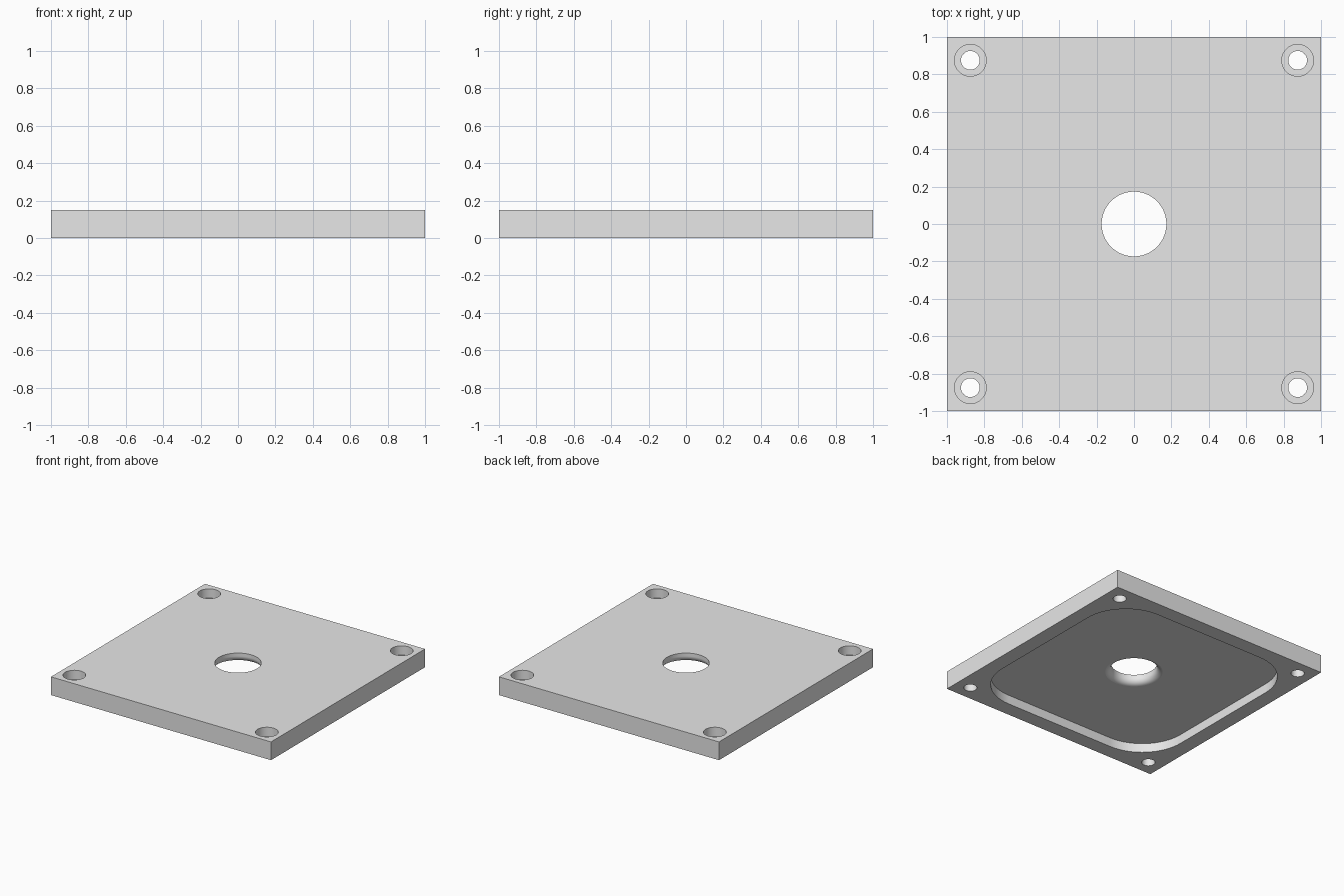
import bpy, bmesh, math
from math import sin, cos, pi

THICK = 0.15        # plate thickness
FLOOR = 0.075       # height of the pocket ceiling and of the counterbore seats
HOLE = 0.173        # centre hole radius
FILLET = 0.05       # rounding below the centre hole
SCREW = 0.875       # screw hole offset from the centre

cube = bpy.data.objects.get("Cube")
if cube:
    bpy.data.objects.remove(cube, do_unlink=True)

grey = bpy.data.materials.new("light grey")
grey.use_nodes = True
grey.diffuse_color = (0.8, 0.8, 0.8, 1)
grey.node_tree.nodes["Principled BSDF"].inputs["Base Color"].default_value = (0.8, 0.8, 0.8, 1)


def loft(name, rings):
    """Closed solid through a stack of equal-length rings."""
    bm = bmesh.new()
    loops = [[bm.verts.new(p) for p in ring] for ring in rings]
    n = len(loops[0])
    for a, b in zip(loops, loops[1:]):
        for i in range(n):
            j = (i + 1) % n
            bm.faces.new((a[i], a[j], b[j], b[i]))
    bm.faces.new(loops[0])
    bm.faces.new(loops[-1])
    bmesh.ops.recalc_face_normals(bm, faces=bm.faces)
    mesh = bpy.data.meshes.new(name)
    bm.to_mesh(mesh)
    bm.free()
    mesh.materials.append(grey)
    obj = bpy.data.objects.new(name, mesh)
    bpy.context.collection.objects.link(obj)
    return obj


def lathe(name, profile, x=0, y=0, n=64):
    return loft(name, [[(x + r * cos(2 * pi * i / n), y + r * sin(2 * pi * i / n), z)
                        for i in range(n)] for r, z in profile])


def rounded_square(half, radius, z, steps=16):
    pts = []
    for q, (sx, sy) in enumerate([(1, 1), (-1, 1), (-1, -1), (1, -1)]):
        for k in range(steps + 1):
            a = (q + k / steps) * pi / 2
            pts.append((sx * (half - radius) + radius * cos(a),
                        sy * (half - radius) + radius * sin(a), z))
    return pts


# Square plate
plate = loft("cover_plate", [[(-1, -1, z), (1, -1, z), (1, 1, z), (-1, 1, z)]
                             for z in (0, THICK)])

# Rounded pocket in the underside
cutters = [loft("pocket_cutter", [rounded_square(0.875, 0.375, z) for z in (-0.1, FLOOR)])]

# Centre hole, flaring out where it meets the pocket
base = FLOOR - 0.0004
flare = [(HOLE + FILLET * (1 - cos(t)), base + FILLET * (1 - sin(t)))
         for t in [k / 12 * pi / 2 for k in range(13)]]
cutters.append(lathe("centre_hole_cutter",
                     [(HOLE, 0.3)] + flare + [(HOLE + FILLET, 0.03)], n=96))

# Counterbored screw holes in the corners
for sx in (-1, 1):
    for sy in (-1, 1):
        cutters.append(lathe("screw_hole_cutter",
                             [(0.05, -0.1), (0.05, FLOOR), (0.085, FLOOR), (0.085, 0.3)],
                             sx * SCREW, sy * SCREW))

bpy.ops.object.select_all(action="DESELECT")
bpy.context.view_layer.objects.active = plate
plate.select_set(True)
for cutter in cutters:
    mod = plate.modifiers.new("cut", "BOOLEAN")
    mod.operation = "DIFFERENCE"
    mod.solver = "EXACT"
    mod.object = cutter
    bpy.ops.object.modifier_apply(modifier=mod.name)
    bpy.data.objects.remove(cutter, do_unlink=True)

# Smooth bores with crisp edges
bpy.ops.object.shade_smooth_by_angle(angle=math.radians(30))
plate.modifiers.new("flat_faces", "WEIGHTED_NORMAL").keep_sharp = True
